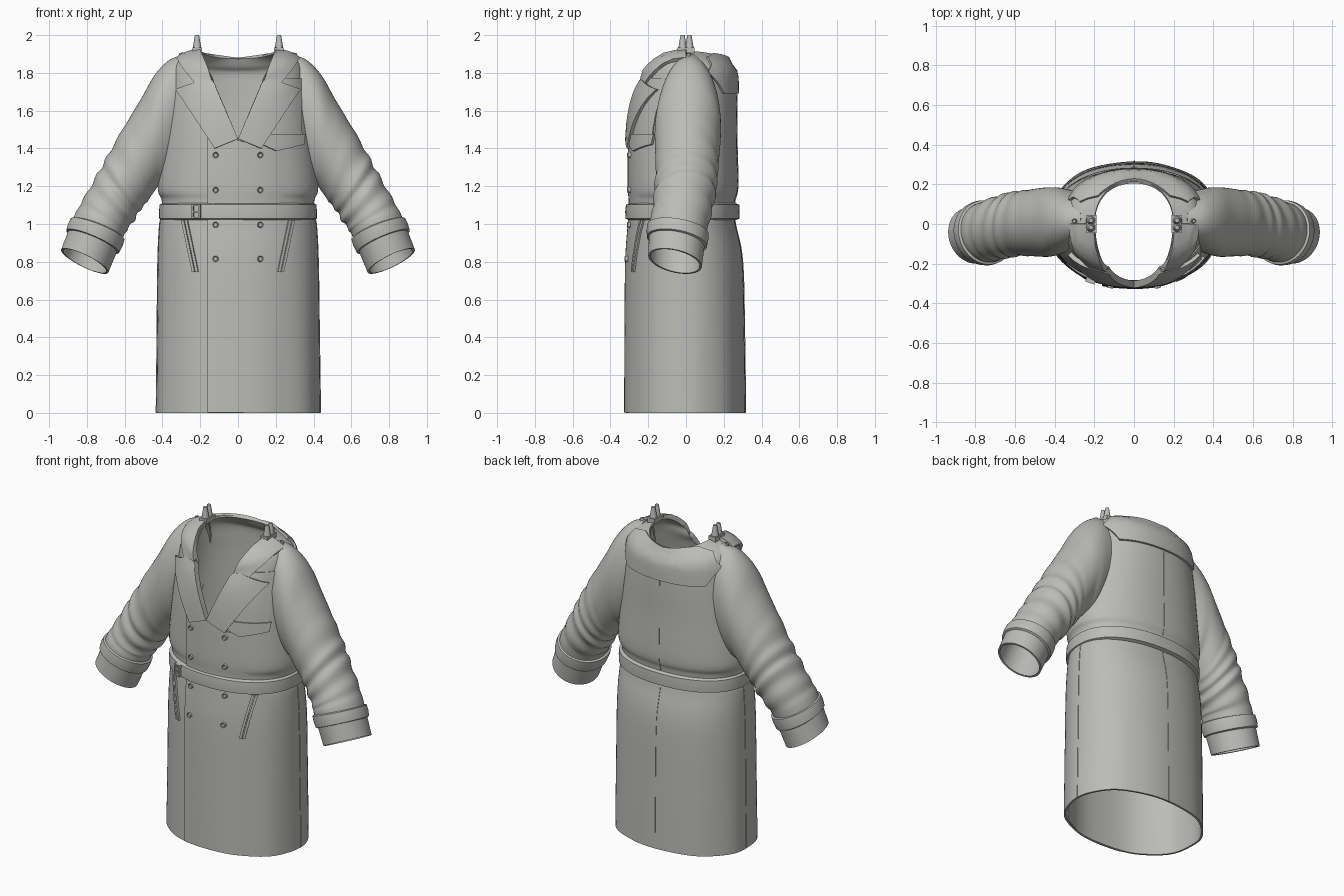
import bpy, bmesh, math
from mathutils import Vector, Matrix
from mathutils.bvhtree import BVHTree

if "Cube" in bpy.data.objects:
    bpy.data.objects.remove(bpy.data.objects["Cube"])

cloth = bpy.data.materials.new("grey cloth")
cloth.use_nodes = True
GREY = (0.5, 0.5, 0.48, 1)
cloth.diffuse_color = GREY
cloth.node_tree.nodes["Principled BSDF"].inputs["Base Color"].default_value = GREY

SEG = 72
FRONT, BACK = Vector((0, 1, 0)), Vector((0, -1, 0))


def finish(name, bm, thickness=0, angle=35):
    mesh = bpy.data.meshes.new(name)
    bm.to_mesh(mesh)
    bm.free()
    mesh.materials.append(cloth)
    obj = bpy.data.objects.new(name, mesh)
    bpy.context.collection.objects.link(obj)
    for other in bpy.context.selected_objects:
        other.select_set(False)
    obj.select_set(True)
    bpy.context.view_layer.objects.active = obj
    if thickness:
        mod = obj.modifiers.new("thickness", 'SOLIDIFY')
        mod.thickness, mod.offset = thickness, -1
        bpy.ops.object.modifier_apply(modifier=mod.name)
    bpy.ops.object.shade_smooth_by_angle(angle=math.radians(angle))
    return obj


def smooth_rows(rows, steps):
    """Pass a soft curve through every column of a small table."""
    out = []
    for i in range(len(rows) - 1):
        quad = [rows[min(max(i + k, 0), len(rows) - 1)] for k in (-1, 0, 1, 2)]
        for k in range(steps):
            t = k / steps
            out.append([0.5 * (2*b + (c - a)*t + (2*a - 5*b + 4*c - d)*t*t
                               + (3*b - a - 3*c + d)*t**3) for a, b, c, d in zip(*quad)])
    return out + [list(rows[-1])]


def loft(rings):
    bm = bmesh.new()
    loops = [[bm.verts.new(p) for p in ring] for ring in rings]
    for low, high in zip(loops, loops[1:]):
        for j in range(SEG):
            k = (j + 1) % SEG
            bm.faces.new((low[j], low[k], high[k], high[j]))
    bmesh.ops.recalc_face_normals(bm, faces=bm.faces)
    bm.normal_update()
    return bm


def body_ring(row):
    z, rx, front, back, front_drop, back_drop = row
    ring = []
    for j in range(SEG):
        a = math.tau * j / SEG
        c, s = math.cos(a), math.sin(a)
        depth, drop = (back, back_drop) if s > 0 else (front, front_drop)
        fold = 1 + 0.006 * math.sin(9 * a + 1) * max(0, 1 - z)
        ring.append((rx * fold * math.copysign(abs(c) ** 0.91, c),
                     depth * fold * abs(s) ** 0.91, z - drop * s * s))
    return ring


# Coat body: height, half width, front, back, front drop, back drop
body_rows = [
    (0, .435, -.32, .315, 0, 0), (.4, .43, -.318, .31, 0, 0), (.8, .425, -.314, .3, 0, 0),
    (1, .415, -.3, .262, 0, 0), (1.06, .4, -.295, .255, 0, 0), (1.13, .405, -.295, .26, 0, 0),
    (1.2, .425, -.3, .275, 0, 0), (1.45, .4, -.298, .27, 0, 0), (1.6, .38, -.285, .27, 0, 0),
    (1.7, .365, -.262, .268, 0, 0), (1.82, .345, -.24, .262, .08, .02),
    (1.88, .3, -.24, .235, .1, .04), (1.915, .2, -.22, .215, .1, .035)]
bm = loft([body_ring(r) for r in smooth_rows(body_rows, 6)])
surface = BVHTree.FromBMesh(bm)

# V neckline cut into the front
for side in (1, -1):
    faces = [f for f in bm.faces if f.calc_center_median().y < 0.03]
    geom = set(faces) | {e for f in faces for e in f.edges} | {v for f in faces for v in f.verts}
    bmesh.ops.bisect_plane(bm, geom=list(geom), dist=1e-5, plane_co=(0, 0, 1.45),
                           plane_no=(side * .47, 0, -.2))
gone = []
for f in bm.faces:
    c = f.calc_center_median()
    if c.y < 0.03 and c.z > 1.45 + 2.35 * abs(c.x):
        gone.append(f)
bmesh.ops.delete(bm, geom=gone, context='FACES')
finish("coat_body", bm, 0.012)


def drape(name, points, toward, height, fade=None):
    """Lay a flat outline on the coat surface, raised by height."""
    bm = bmesh.new()
    place = (lambda a, z: Vector((a, 0, z))) if toward.y else (lambda a, z: Vector((0, a, z)))
    face = bm.faces.new([bm.verts.new(place(*p)) for p in points])
    face.normal_update()
    if face.normal.dot(toward) > 0:
        face.normal_flip()
    bmesh.ops.triangulate(bm, faces=bm.faces)
    for axis, values in ((place(1, 0), [p[0] for p in points]),
                         (Vector((0, 0, 1)), [p[1] for p in points])):
        low, high = min(values), max(values)
        count = int((high - low) / 0.03) + 1
        for i in range(1, count):
            bmesh.ops.bisect_plane(bm, geom=bm.verts[:] + bm.edges[:] + bm.faces[:], dist=1e-5,
                                   plane_co=axis * (low + (high - low) * i / count), plane_no=axis)
    for v in bm.verts:
        hit, normal, _, _ = surface.ray_cast(v.co - toward * 3, toward)
        if hit is None:
            hit, normal, _, _ = surface.find_nearest(v.co)
        rise = height
        if fade:
            rise *= 1 - min(1.3, max(0, v.co.x / fade))
        v.co = hit + normal * rise
    bm.normal_update()
    return finish(name, bm, height + 0.005)


def mirrored(name, points, toward, height):
    for label, side in (("left", 1), ("right", -1)):
        drape(f"{label}_{name}", [(side * a, z) for a, z in points], toward, height)


# Collar, lapels, pocket welts
mirrored("collar", [(.135, 1.767), (.17, 1.67), (.325, 1.88), (.27, 1.9), (.2, 1.915)], FRONT, .02)
mirrored("lapel", [(0, 1.45), (.12, 1.4), (.315, 1.71), (.17, 1.76), (.132, 1.76)], FRONT, .024)
for part, shift in (("inner", 0), ("outer", .018)):
    mirrored(f"pocket_welt_{part}", [(.265 + shift, 1.02), (.279 + shift, 1.02),
                                     (.222 + shift, .745), (.208 + shift, .745)], FRONT, .01)

# Overlapping front panel, chest flaps and back yoke
drape("front_overlap", [(-.16, .003), (.3, .003), (.3, 1.4), (.12, 1.4), (0, 1.445), (-.16, 1.465)],
      FRONT, .009, fade=.25)
drape("storm_panel", [(.08, 1.47), (.335, 1.47), (.33, 1.77), (.2, 1.77)], FRONT, .007)
drape("chest_flap", [(.08, 1.475), (.345, 1.475), (.34, 1.42), (.2, 1.385), (.09, 1.44)], FRONT, .016)
drape("back_yoke", [(-.27, 1.69), (.27, 1.69), (.325, 1.8), (.27, 1.875), (.18, 1.895), (0, 1.875),
                    (-.18, 1.895), (-.27, 1.875), (-.325, 1.8)], BACK, .013)


# Raised seams
def seam(name, centre, low, high, toward):
    drape(name, [(centre - .004, low), (centre + .004, low),
                 (centre + .004, high), (centre - .004, high)], toward, .003)


seam("back_skirt_seam", 0, .003, 1.03, BACK)
seam("back_upper_seam", 0, 1.1, 1.69, BACK)
seam("left_side_seam", .01, .003, 1.03, Vector((-1, 0, 0)))
seam("right_side_seam", .01, .003, 1.03, Vector((1, 0, 0)))

# Belt and its buckle
belt = [(1.02, .4, -.3, .262), (1.028, .417, -.32, .282), (1.065, .418, -.322, .284),
        (1.102, .415, -.318, .282), (1.11, .4, -.296, .262)]
finish("belt", loft([body_ring(r + (0, 0)) for r in belt]))

bm = bmesh.new()
for x, z, w, h in ((-.02, 0, .008, .074), (.02, 0, .008, .074), (0, .033, .04, .008),
                   (0, -.033, .04, .008), (0, 0, .04, .008)):
    bmesh.ops.create_cube(bm, size=1, matrix=Matrix.Translation((x, 0, z)) @ Matrix.Diagonal((w, .02, h, 1)))
buckle = finish("belt_buckle", bm)
buckle.location = (-.22, -.288, 1.065)
buckle.rotation_euler.z = math.radians(-18)


# Sleeves: outer x z, inner x z, y centre, y half width, end tilt
sleeve_rows = [
    (.27, 1.9, .36, 1.24, .02, .15, 0), (.36, 1.87, .39, 1.21, .015, .168, 0),
    (.44, 1.79, .42, 1.2, .01, .175, 0), (.515, 1.66, .445, 1.17, .008, .172, 0),
    (.6, 1.52, .48, 1.12, .005, .166, 0), (.68, 1.38, .52, 1.07, 0, .162, 0),
    (.74, 1.27, .55, 1.02, -.01, .158, .01), (.82, 1.13, .585, .97, -.025, .153, .02),
    (.872, 1.03, .61, .925, -.042, .15, .028), (.936, .865, .687, .742, -.058, .142, .032)]


def sleeve_ring(row, side, t=0, grow=0):
    ox, oz, ix, iz, yc, hy, tilt = row
    half = Vector((ox - ix, 0, oz - iz)) / 2
    half += half.normalized() * grow
    middle = Vector((ox + ix, 2 * yc, oz + iz)) / 2
    ring = []
    for j in range(SEG):
        a = math.tau * j / SEG
        window = max(0, 1 - abs(t - 5.8) / 2.4)
        fold = 1 + .045 * window * math.sin(6.5 * t + 1.6 * math.sin(a + t))
        p = middle + half * math.cos(a) * fold + Vector((0, (hy + grow) * math.sin(a) * fold, 0))
        p += Vector((.47, 0, -.88)) * tilt * math.sin(a)
        ring.append((p.x * side, p.y, p.z))
    return ring


def button(name, location, toward, radius=.016):
    bm = bmesh.new()
    bmesh.ops.create_cone(bm, cap_ends=True, segments=16, radius1=radius, radius2=radius * .9, depth=.016)
    top = max(bm.faces, key=lambda f: f.calc_center_median().z)
    bmesh.ops.inset_individual(bm, faces=[top], thickness=radius * .3)
    bmesh.ops.translate(bm, verts=top.verts[:], vec=(0, 0, -.004))
    obj = finish(name, bm)
    obj.location = location
    obj.rotation_euler = toward.to_track_quat('Z', 'Y').to_euler()


for label, side in (("left", 1), ("right", -1)):
    rows = smooth_rows(sleeve_rows, 8)
    finish(f"{label}_sleeve", loft([sleeve_ring(r, side, i / 8) for i, r in enumerate(rows)]), .012)

    # Cuff strap around the sleeve end
    start, end = sleeve_rows[-2:]
    strap = []
    for t, grow in ((0, -.004), (.03, .012), (.2, .015), (.4, .012), (.43, -.004)):
        strap.append(sleeve_ring([a + (b - a) * t for a, b in zip(start, end)], side, 0, grow))
    finish(f"{label}_cuff_strap", loft(strap))

    # Neck clip: a base with two tapered prongs
    bm = bmesh.new()
    bmesh.ops.create_cube(bm, size=1, matrix=Matrix.Translation((side * .215, 0, 1.92))
                          @ Matrix.Diagonal((.05, .09, .03, 1)))
    for y in (-.018, .018):
        bmesh.ops.create_cone(bm, cap_ends=True, segments=12, radius1=.026, radius2=.011, depth=.09,
                              matrix=Matrix.Translation((side * .217, y, 1.955)))
    finish(f"{label}_neck_clip", bm)
    button(f"{label}_shoulder_button", (side * .3, .015, 1.898), Vector((side * .3, 0, 1)), .012)

    # Double row of front buttons
    for i, z in enumerate((1.365, 1.18, .995, .815)):
        hit, normal, _, _ = surface.ray_cast(Vector((side * .117, -3, z)), FRONT)
        button(f"{label}_front_button_{i + 1}", hit + normal * .011, normal)
